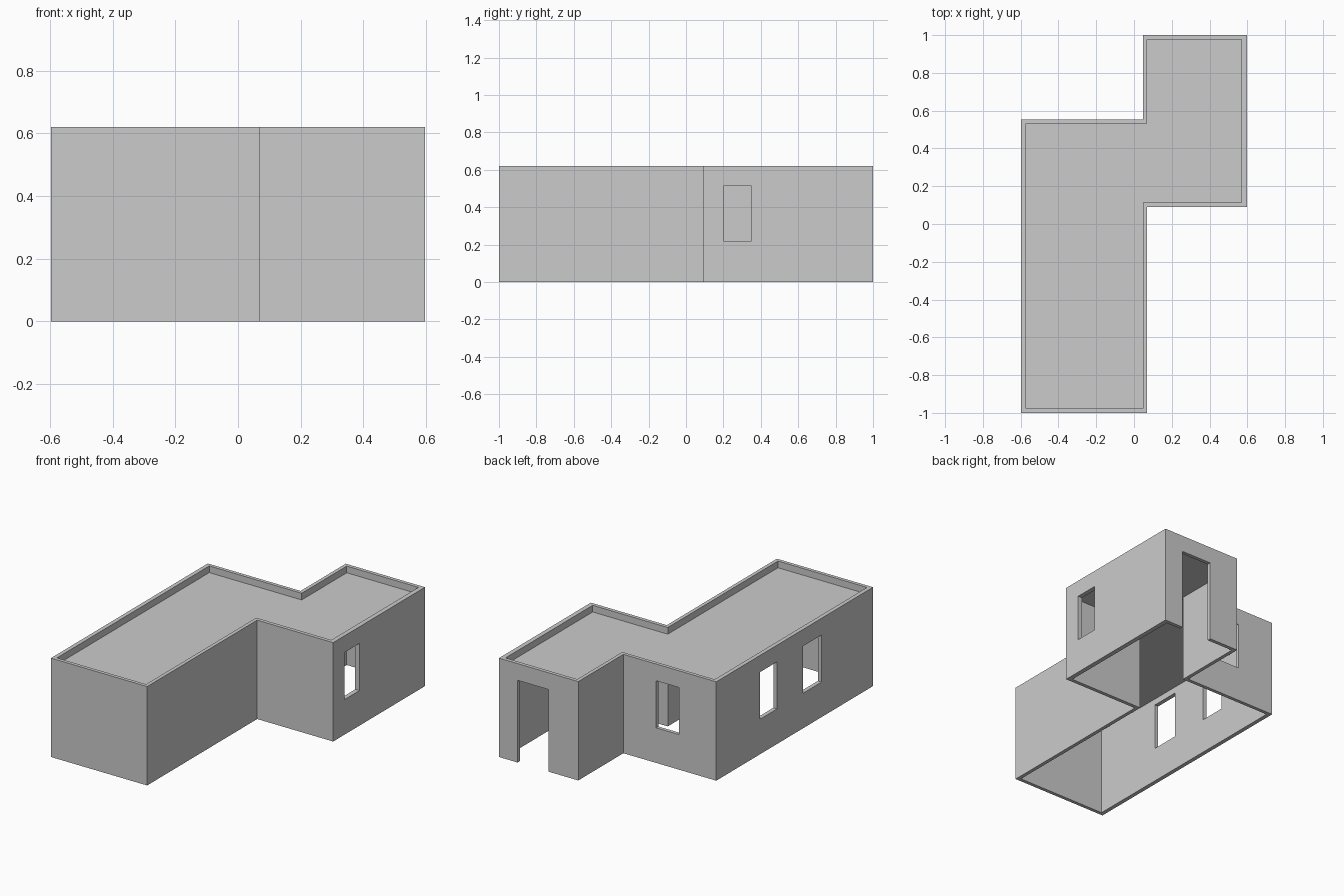
import bpy, bmesh

if "Cube" in bpy.data.objects:
    bpy.data.objects.remove(bpy.data.objects["Cube"])

H = 0.62
OUTER = [(-0.597, -1), (0.07, -1), (0.07, 0.09), (0.597, 0.09),
         (0.597, 1), (0.047, 1), (0.047, 0.553), (-0.597, 0.553)]
INNER = [(-0.571, -0.978), (0.047, -0.978), (0.047, 0.113), (0.568, 0.113),
         (0.568, 0.977), (0.07, 0.977), (0.07, 0.531), (-0.571, 0.531)]


def extruded(name, loops, z0, z1):
    """Extrude one outline, or the band between two outlines, from z0 to z1."""
    bm = bmesh.new()
    rings = [[bm.verts.new((x, y, z0)) for x, y in loop] for loop in loops]
    if len(rings) == 1:
        faces = [bm.faces.new(rings[0])]
    else:
        a, b = rings
        n = len(a)
        faces = [bm.faces.new((a[i], a[(i + 1) % n], b[(i + 1) % n], b[i])) for i in range(n)]
    top = bmesh.ops.extrude_face_region(bm, geom=faces, use_keep_orig=True)["geom"]
    bmesh.ops.translate(bm, vec=(0, 0, z1 - z0),
                        verts=[g for g in top if isinstance(g, bmesh.types.BMVert)])
    bmesh.ops.recalc_face_normals(bm, faces=bm.faces)
    mesh = bpy.data.meshes.new(name)
    bm.to_mesh(mesh)
    bm.free()
    obj = bpy.data.objects.new(name, mesh)
    bpy.context.collection.objects.link(obj)
    return obj


def cut_opening(target, x0, x1, y0, y1, z0, z1):
    """Cut a rectangular hole and discard the cutter."""
    cutter = extruded("opening_cutter", [[(x0, y0), (x1, y0), (x1, y1), (x0, y1)]], z0, z1)
    cutter.hide_render = True
    mod = target.modifiers.new("opening", 'BOOLEAN')
    mod.operation = 'DIFFERENCE'
    mod.solver = 'EXACT'
    mod.object = cutter
    bpy.context.view_layer.objects.active = target
    bpy.ops.object.modifier_apply(modifier=mod.name)
    bpy.data.objects.remove(cutter)


# Perimeter walls rising past the roof as a parapet, open underneath
walls = extruded("walls", [OUTER, INNER], 0, H)

# Windows: right wing, rear wall, two on the left wall
SILL, HEAD = 0.22, 0.515
cut_opening(walls, 0.5, 0.7, 0.2, 0.35, SILL, HEAD)
cut_opening(walls, -0.337, -0.18, 0.45, 0.65, SILL, HEAD)
for y0, y1 in ((-0.05, 0.12), (-0.49, -0.305)):
    cut_opening(walls, -0.7, -0.5, y0, y1, SILL, HEAD)

# Doorway in the back of the wing
cut_opening(walls, 0.254, 0.468, 0.9, 1.1, -0.1, HEAD)

# Flat roof slab recessed below the parapet
extruded("roof", [INNER], 0.555, 0.578)
